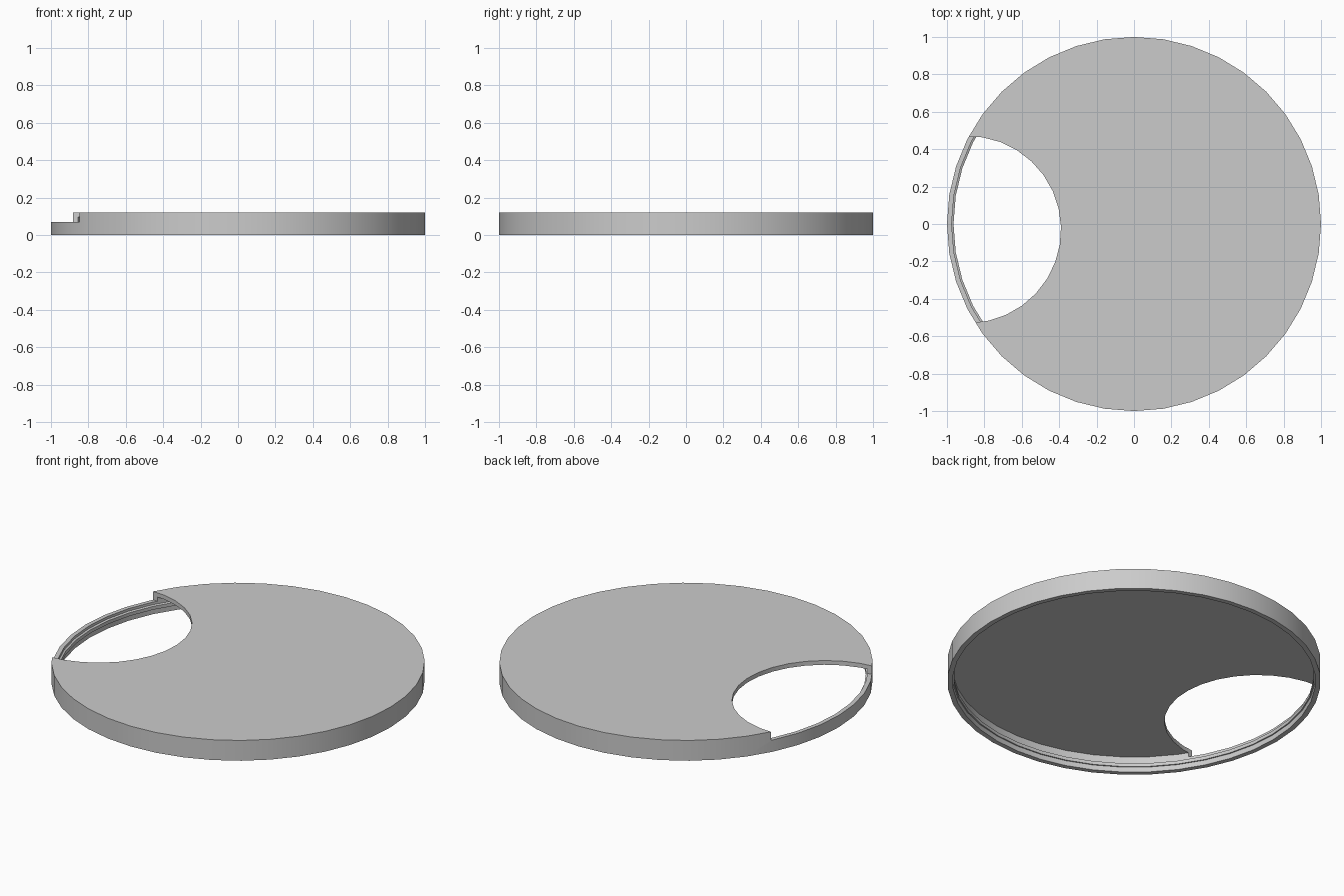
import bpy, bmesh, math

cube = bpy.data.objects.get("Cube")
if cube:
    bpy.data.objects.remove(cube, do_unlink=True)

grey = bpy.data.materials.new("light_grey")
grey.use_nodes = True
colour = (0.6, 0.6, 0.6, 1)
grey.diffuse_color = colour
grey.node_tree.nodes["Principled BSDF"].inputs["Base Color"].default_value = colour


def lathe(name, profile, sides, phase=0.0):
    """Turn (radius, height) points around z and cap both ends."""
    bm = bmesh.new()
    rings = []
    for r, z in profile:
        angles = [phase + math.tau * i / sides for i in range(sides)]
        rings.append([bm.verts.new((r * math.cos(a), r * math.sin(a), z)) for a in angles])
    for low, high in zip(rings, rings[1:]):
        for i in range(sides):
            j = (i + 1) % sides
            bm.faces.new((low[i], low[j], high[j], high[i]))
    bm.faces.new(rings[0])
    bm.faces.new(rings[-1])
    bmesh.ops.recalc_face_normals(bm, faces=bm.faces)
    mesh = bpy.data.meshes.new(name)
    bm.to_mesh(mesh)
    bm.free()
    mesh.materials.append(grey)
    obj = bpy.data.objects.new(name, mesh)
    bpy.context.collection.objects.link(obj)
    return obj


# Round lid: thin top plate, rim wall and a snap bead inside the rim
lid = lathe("lid", [
    (0.975, 0.095), (0.975, 0.055), (0.965, 0.05), (0.965, 0.03),
    (0.972, 0.03), (0.972, 0.0), (1.0, 0.0), (1.0, 0.12),
], 40)

# Round opening through the plate and the upper part of the rim
cutter = lathe("opening_cutter", [(0.5, 0.07), (0.5, 0.3)], 32, math.radians(2))
cutter.location = (-0.89, -0.03, 0)
cutter.hide_render = True

cut = lid.modifiers.new("opening", 'BOOLEAN')
cut.operation = 'DIFFERENCE'
cut.solver = 'EXACT'
cut.object = cutter

bpy.ops.object.select_all(action='DESELECT')
lid.select_set(True)
bpy.context.view_layer.objects.active = lid
bpy.ops.object.modifier_apply(modifier=cut.name)
bpy.data.objects.remove(cutter, do_unlink=True)
bpy.ops.object.shade_smooth_by_angle(angle=math.radians(30))
